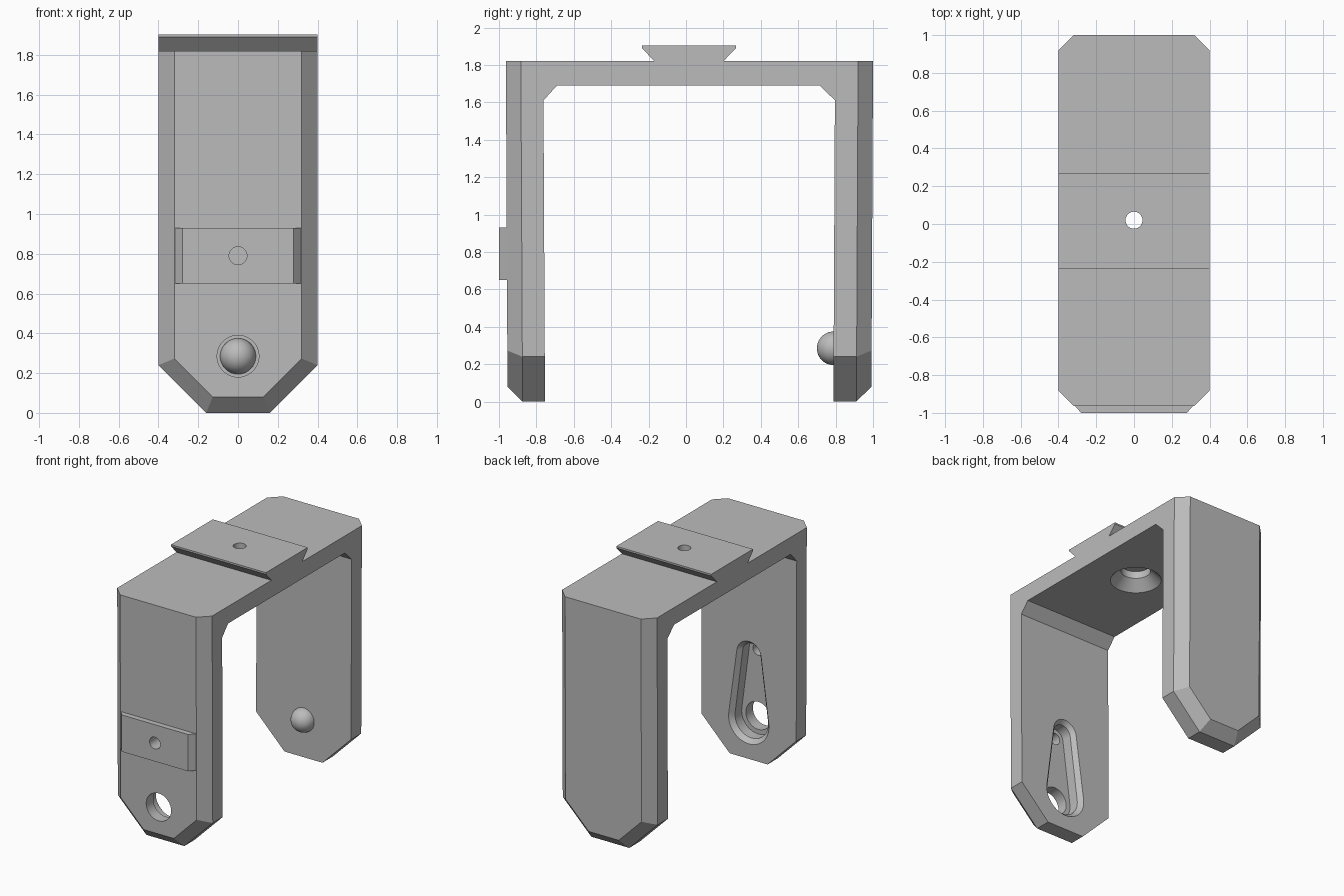
import bpy
import bmesh
from math import cos, sin, tau

cube = bpy.data.objects.get("Cube")
if cube:
    bpy.data.objects.remove(cube, do_unlink=True)

grey = bpy.data.materials.new("plain grey")
grey.use_nodes = True
GREY = (0.5, 0.5, 0.5, 1)
grey.diffuse_color = GREY
grey.node_tree.nodes["Principled BSDF"].inputs["Base Color"].default_value = GREY

BALL_Z, SCREW_Z = 0.285, 0.79
HALF = 0.4
BEVEL = 0.08


def finish(name, bm):
    bmesh.ops.recalc_face_normals(bm, faces=bm.faces)
    mesh = bpy.data.meshes.new(name)
    bm.to_mesh(mesh)
    bm.free()
    mesh.materials.append(grey)
    obj = bpy.data.objects.new(name, mesh)
    bpy.context.collection.objects.link(obj)
    return obj


def hull(name, points):
    """Convex solid around the points, with flat areas merged."""
    bm = bmesh.new()
    for p in points:
        bm.verts.new(p)
    made = bmesh.ops.convex_hull(bm, input=bm.verts)
    loose = {v for v in made["geom_interior"] + made["geom_unused"]
             if isinstance(v, bmesh.types.BMVert)}
    bmesh.ops.delete(bm, geom=list(loose), context="VERTS")
    bmesh.ops.dissolve_limit(bm, angle_limit=0.002, verts=bm.verts, edges=bm.edges)
    return finish(name, bm)


def extrude_x(name, profile):
    """Solid with a y-z profile across the full width."""
    bm = bmesh.new()
    face = bm.faces.new([bm.verts.new((-HALF, y, z)) for y, z in profile])
    made = bmesh.ops.extrude_face_region(bm, geom=[face])
    verts = [v for v in made["geom"] if isinstance(v, bmesh.types.BMVert)]
    bmesh.ops.translate(bm, verts=verts, vec=(2 * HALF, 0, 0))
    return finish(name, bm)


def ring_y(r, y, z, n=48):
    return [(r * cos(tau * i / n), y, z + r * sin(tau * i / n)) for i in range(n)]


def ring_z(r, y, z, n=48):
    return [(r * cos(tau * i / n), y + r * sin(tau * i / n), z) for i in range(n)]


def combine(target, tool, operation):
    mod = target.modifiers.new(operation.lower(), "BOOLEAN")
    mod.operation = operation
    mod.solver = "EXACT"
    mod.object = tool
    bpy.context.view_layer.objects.active = target
    bpy.ops.object.modifier_apply(modifier=mod.name)
    bpy.data.objects.remove(tool, do_unlink=True)


def leg(name, inner, outer):
    """Upright with a tapered foot and a bevel round its outer face."""
    side = 1 if outer > inner else -1
    points = []
    layers = ((inner, 0, 0), (outer - side * BEVEL, 0, 0), (outer, BEVEL, 0.033))
    for y, inset, corner in layers:
        outline = ((HALF - inset, 1.82), (HALF - inset, 0.24 + corner),
                   (0.16 - corner, inset))
        for x, z in outline:
            lean = side * 0.005 * (z - 1.82)
            points += [(x, y + lean, z), (-x, y + lean, z)]
    return hull(name, points)


# Frame: two legs joined by the top bar with braced inner corners
frame = extrude_x("bracket_frame", [
    (-0.85, 1.82), (-0.85, 1.61), (-0.762, 1.61), (-0.69, 1.69),
    (0.715, 1.69), (0.797, 1.61), (0.88, 1.61), (0.88, 1.82)])
combine(frame, leg("front_leg", -0.763, -0.963), "UNION")
combine(frame, leg("back_leg", 0.797, 1.0), "UNION")

# Raised pad on the front leg
pad = hull("front_pad", [(s * w, y, z) for s in (-1, 1) for z in (0.65, 0.93)
                         for w, y in ((0.35, -0.92), (0.28, -1.0))])
combine(frame, pad, "UNION")

# Dovetail rail on top
rail = extrude_x("dovetail_rail", [
    (-0.16, 1.80), (0.19, 1.80), (0.20, 1.82), (0.268, 1.89),
    (0.268, 1.903), (-0.235, 1.903), (-0.235, 1.89), (-0.17, 1.82)])
combine(frame, rail, "UNION")

# Keyhole pocket with a chamfered rim on the inside of the front leg
pocket = hull("pocket_cutter", ring_y(0.14, -0.87, BALL_Z) + ring_y(0.14, -0.74, BALL_Z)
              + ring_y(0.075, -0.87, SCREW_Z) + ring_y(0.075, -0.74, SCREW_Z))
combine(frame, pocket, "DIFFERENCE")
rim = hull("rim_cutter", ring_y(0.14, -0.79, BALL_Z) + ring_y(0.175, -0.75, BALL_Z)
           + ring_y(0.075, -0.79, SCREW_Z) + ring_y(0.11, -0.75, SCREW_Z))
combine(frame, rim, "DIFFERENCE")

# Ball hole and screw hole through the front leg
for radius, z in ((0.105, BALL_Z), (0.045, SCREW_Z)):
    hole = hull("hole_cutter", ring_y(radius, -1.1, z) + ring_y(radius, -0.8, z))
    combine(frame, hole, "DIFFERENCE")

# Countersunk hole through the top
for low, z0, high, z1 in ((0.045, 1.6, 0.045, 2.0), (0.105, 1.6, 0.105, 1.82),
                          (0.19, 1.68, 0.105, 1.765)):
    sink = hull("sink_cutter", ring_z(low, 0.02, z0) + ring_z(high, 0.02, z1))
    combine(frame, sink, "DIFFERENCE")

# Ball on the inside of the back leg
bm = bmesh.new()
bmesh.ops.create_uvsphere(bm, u_segments=48, v_segments=24, radius=0.09)
bmesh.ops.translate(bm, verts=bm.verts, vec=(0, 0.79, BALL_Z))
combine(frame, finish("locating_ball", bm), "UNION")

bpy.ops.object.select_all(action="DESELECT")
frame.select_set(True)
bpy.context.view_layer.objects.active = frame
bpy.ops.object.shade_smooth_by_angle()
